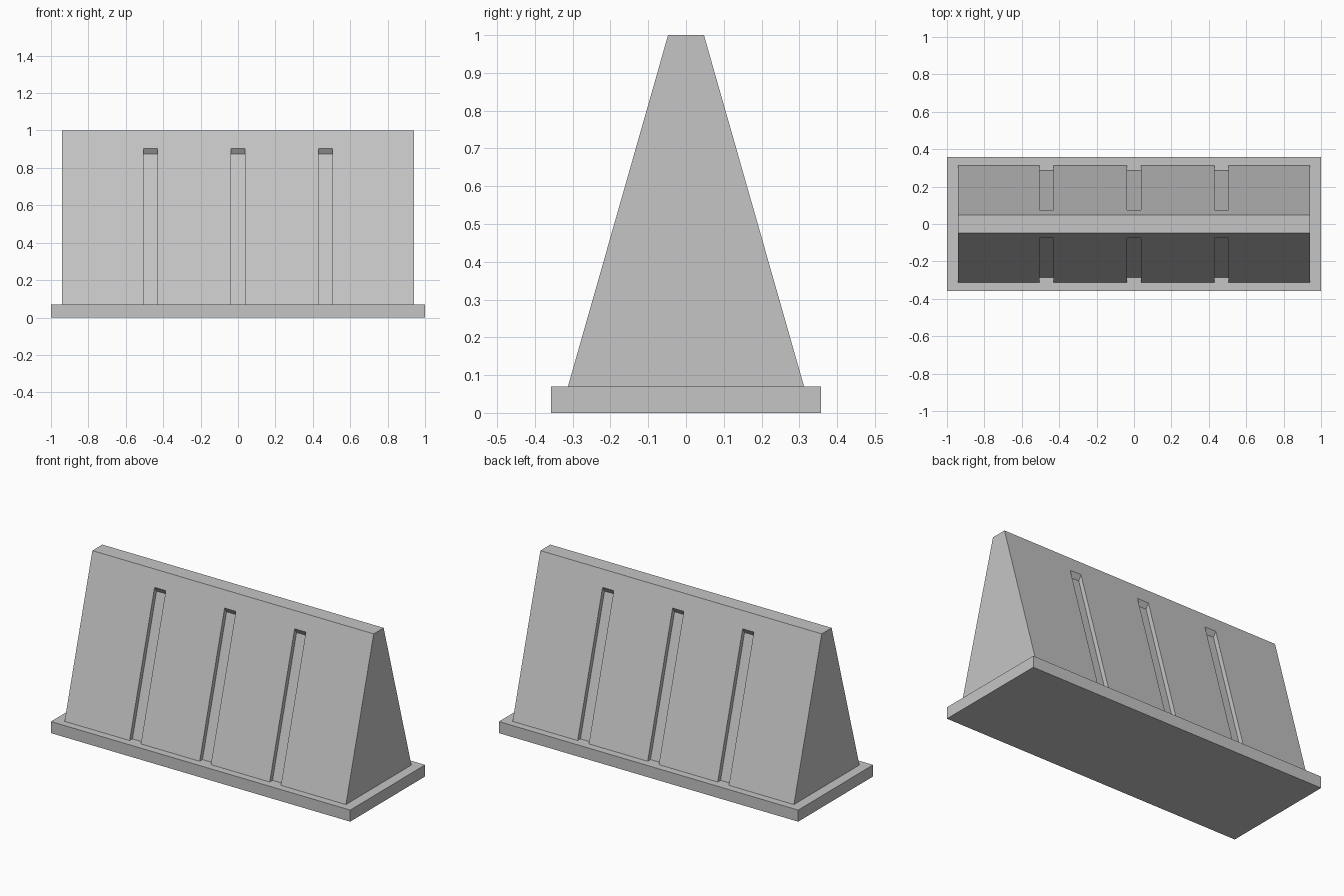
import bpy

if "Cube" in bpy.data.objects:
    bpy.data.objects.remove(bpy.data.objects["Cube"])

CONCRETE = (0.56, 0.56, 0.56, 1)
mat = bpy.data.materials.new("concrete grey")
mat.use_nodes = True
mat.diffuse_color = CONCRETE
mat.node_tree.nodes["Principled BSDF"].inputs["Base Color"].default_value = CONCRETE


def prism(name, profile, x0, x1):
    """Extrude a y-z profile along x; outward normals for counterclockwise profiles."""
    n = len(profile)
    verts = [(x, y, z) for x in (x0, x1) for y, z in profile]
    faces = [tuple(reversed(range(n))), tuple(range(n, 2 * n))]
    faces += [(i, (i + 1) % n, n + (i + 1) % n, n + i) for i in range(n)]
    mesh = bpy.data.meshes.new(name)
    mesh.from_pydata(verts, [], faces)
    mesh.materials.append(mat)
    obj = bpy.data.objects.new(name, mesh)
    bpy.context.collection.objects.link(obj)
    return obj


BASE_H, BASE_Y = 0.07, 0.3575
BOTTOM_Y, TOP_Y = 0.3125, 0.0475
SLOPE = (BOTTOM_Y - TOP_Y) / (1 - BASE_H)
DEPTH = 0.0275

# Base plate and tapered wall
prism("base_plate", [(-BASE_Y, 0), (BASE_Y, 0), (BASE_Y, BASE_H), (-BASE_Y, BASE_H)], -1, 1)
wall = prism("tapered_wall", [(-BOTTOM_Y, BASE_H), (BOTTOM_Y, BASE_H), (TOP_Y, 1), (-TOP_Y, 1)],
             -0.94, 0.94)


def slope_y(z):
    return TOP_Y + (1 - z) * SLOPE


# Groove cutter: floor parallel to the slope, ceiling falling inward
inner_z, outer_z = 0.875, 0.905
inner_y, outer_y = slope_y(inner_z) - DEPTH, slope_y(outer_z)
groove = [(slope_y(0) - DEPTH, 0), (0.5, 0),
          (2 * outer_y - inner_y, 2 * outer_z - inner_z), (inner_y, inner_z)]

# Three grooves on each long side
for side in (1, -1):
    profile = groove if side > 0 else [(-y, z) for y, z in reversed(groove)]
    for x in (-0.468, 0, 0.468):
        cutter = prism("groove_cutter", profile, x - 0.0375, x + 0.0375)
        cutter.hide_render = True
        mod = wall.modifiers.new("groove", 'BOOLEAN')
        mod.operation = 'DIFFERENCE'
        mod.solver = 'EXACT'
        mod.object = cutter
        bpy.context.view_layer.objects.active = wall
        bpy.ops.object.modifier_apply(modifier=mod.name)
        bpy.data.objects.remove(cutter)
